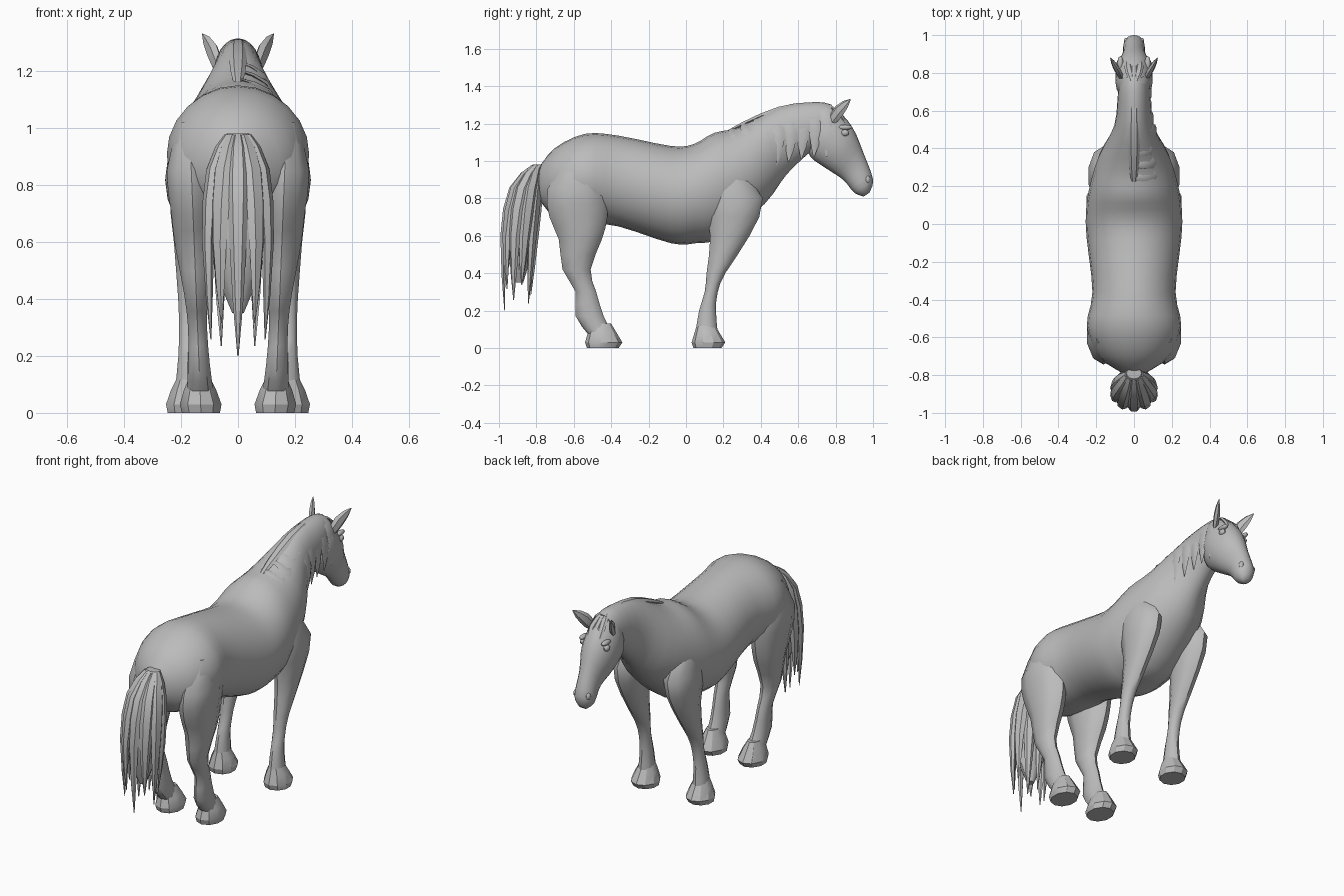
import bpy, bmesh, math
from mathutils import Vector

cube = bpy.data.objects.get("Cube")
if cube:
    bpy.data.objects.remove(cube, do_unlink=True)

coat = bpy.data.materials.new("coat_grey")
coat.use_nodes = True
grey = (.5, .5, .5, 1)
coat.diffuse_color = grey
coat.node_tree.nodes["Principled BSDF"].inputs["Base Color"].default_value = grey


def finish(name, bm, angle):
    bmesh.ops.recalc_face_normals(bm, faces=bm.faces)
    mesh = bpy.data.meshes.new(name)
    bm.to_mesh(mesh)
    bm.free()
    mesh.materials.append(coat)
    part = bpy.data.objects.new(name, mesh)
    bpy.context.collection.objects.link(part)
    bpy.ops.object.select_all(action="DESELECT")
    part.select_set(True)
    bpy.context.view_layer.objects.active = part
    bpy.ops.object.shade_smooth_by_angle(angle=math.radians(angle))


def flow(points, steps):
    """Smooth curve through the given points."""
    points = [Vector(p) for p in points]
    last = len(points) - 1
    result = []
    for i in range(last):
        before, start = points[max(i - 1, 0)], points[i]
        end, after = points[i + 1], points[min(i + 2, last)]
        for step in range(steps):
            t = step / steps
            leave, arrive = (end - before) / 2, (after - start) / 2
            ease = t * t * (3 - 2 * t)
            result.append(start.lerp(end, ease) + leave * t * (1 - t) ** 2
                          - arrive * t * t * (1 - t))
    return result + [points[last]]


def loft(name, rings, sides, angle, steps=1):
    """Skin ellipses given as (centre, half axis, half axis)."""
    bm = bmesh.new()
    loops = []
    for centre, u, v in zip(*[flow(column, steps) for column in zip(*rings)]):
        turns = [math.tau * i / sides for i in range(sides)]
        loops.append([bm.verts.new(centre + u * math.cos(a) + v * math.sin(a)) for a in turns])
    for lower, upper in zip(loops, loops[1:]):
        for i in range(sides):
            j = (i + 1) % sides
            bm.faces.new((lower[i], lower[j], upper[j], upper[i]))
    bm.faces.new(loops[0])
    bm.faces.new(loops[-1])
    finish(name, bm, angle)


def rib(top, low, half):
    """Upright body section between a top and a low point (y, z)."""
    top, low = Vector((0, *top)), Vector((0, *low))
    return (top + low) / 2, (top - low) / 2, Vector((half, 0, 0))


def level(z, back, front, half, x=0):
    """Horizontal section at height z."""
    return (Vector((x, (back + front) / 2, z)), Vector((0, (front - back) / 2, 0)),
            Vector((half, 0, 0)))


def lock(name, path, width, depth, across):
    """Pointed strand along a path, swelling and then tapering by a sine rule."""
    points = flow(path, 2)
    last = len(points) - 1
    rings = []
    for i, point in enumerate(points):
        run = (points[min(i + 1, last)] - points[max(i - 1, 0)]).normalized()
        side = Vector(across)
        side = (side - run * side.dot(run)).normalized()
        swell = math.sin(math.pi * (.15 + .83 * i / last))
        rings.append((point, side * width * swell, run.cross(side) * depth * swell))
    loft(name, rings, sides=6, angle=35)


def bump(name, centre, size):
    bm = bmesh.new()
    bmesh.ops.create_uvsphere(bm, u_segments=10, v_segments=6, radius=1)
    bmesh.ops.scale(bm, vec=size, verts=bm.verts)
    bmesh.ops.translate(bm, vec=centre, verts=bm.verts)
    finish(name, bm, angle=40)


# Trunk and neck
loft("trunk_and_neck", [
    rib(top=(-.79, .96), low=(-.79, .8), half=.06),
    rib(top=(-.7, 1.07), low=(-.7, .7), half=.19),
    rib(top=(-.54, 1.145), low=(-.54, .67), half=.25),
    rib(top=(-.36, 1.135), low=(-.36, .65), half=.22),
    rib(top=(-.08, 1.08), low=(-.08, .56), half=.25),
    rib(top=(.04, 1.09), low=(.05, .56), half=.255),
    rib(top=(.15, 1.15), low=(.2, .59), half=.24),
    rib(top=(.28, 1.18), low=(.42, .77), half=.19),
    rib(top=(.5, 1.29), low=(.54, .93), half=.105),
    rib(top=(.7, 1.315), low=(.68, 1.06), half=.085),
    rib(top=(.78, 1.3), low=(.76, 1.1), half=.07),
], sides=24, angle=60, steps=3)

# Head
loft("head", [
    rib(top=(.72, 1.3), low=(.66, 1.13), half=.06),
    rib(top=(.8, 1.28), low=(.66, 1.03), half=.095),
    rib(top=(.89, 1.18), low=(.75, .96), half=.095),
    rib(top=(.95, 1.04), low=(.84, .9), half=.06),
    rib(top=(1, .9), low=(.9, .83), half=.055),
    rib(top=(.98, .83), low=(.95, .81), half=.02),
], sides=20, angle=60, steps=3)

# Legs, hooves, ears and face details on both sides
for name, s in (("left", 1), ("right", -1)):
    def hind(z, back, front, half):
        return level(z, back, front, half, x=s * (.13 + .04 * z))

    def fore(z, back, front, half):
        return level(z, back, front, half, x=s * (.18 - .02 * z))

    loft(name + "_hind_leg", [
        hind(z=1.02, back=-.64, front=-.46, half=.04),
        hind(z=.85, back=-.74, front=-.42, half=.09),
        hind(z=.7, back=-.73, front=-.42, half=.08),
        hind(z=.58, back=-.68, front=-.45, half=.07),
        hind(z=.42, back=-.66, front=-.51, half=.045),
        hind(z=.3, back=-.59, front=-.48, half=.035),
        hind(z=.17, back=-.59, front=-.44, half=.04),
        hind(z=.07, back=-.52, front=-.39, half=.05),
    ], sides=10, angle=40, steps=2)
    loft(name + "_fore_leg", [
        fore(z=.98, back=.14, front=.27, half=.03),
        fore(z=.8, back=.1, front=.41, half=.08),
        fore(z=.6, back=.13, front=.34, half=.06),
        fore(z=.4, back=.11, front=.21, half=.04),
        fore(z=.3, back=.1, front=.17, half=.035),
        fore(z=.2, back=.07, front=.16, half=.035),
        fore(z=.08, back=.05, front=.17, half=.045),
    ], sides=10, angle=40, steps=2)
    for part, section, heel, toe in (("hind", hind, -.54, -.34), ("fore", fore, .03, .21)):
        loft(name + "_" + part + "_hoof",
             [section(z, heel + slope, toe - 2 * slope, half)
              for z, slope, half in ((.13, .03, .035), (.08, .015, .06), (.03, 0, .077), (0, .01, .07))],
             sides=10, angle=30)

    lock(name + "_ear", [(s * .065, .77, 1.2), (s * .09, .82, 1.27), (s * .125, .88, 1.33)],
         width=.034, depth=.018, across=(s, 1.6, -1))
    bump(name + "_brow", (s * .072, .85, 1.18), size=(.016, .04, .014))
    bump(name + "_eye", (s * .077, .85, 1.15), size=(.016, .022, .018))
    bump(name + "_nostril", (s * .04, .97, .9), size=(.014, .016, .022))

# Tail: a full core ringed by pointed hanging locks
loft("tail_core", [
    level(z=.98, back=-.82, front=-.76, half=.04),
    level(z=.86, back=-.93, front=-.77, half=.095),
    level(z=.6, back=-.98, front=-.8, half=.11),
    level(z=.35, back=-.91, front=-.87, half=.02),
], sides=12, angle=30, steps=2)
count = 10
for i in range(count):
    turn = math.tau * i / count
    x, y = math.sin(turn), -math.cos(turn)
    tip = .2 + .08 * (i % 2) + .06 * abs(x)
    lock("tail_lock_" + str(i + 1),
         [(.04 * x, -.8 + .02 * y, .97), (.09 * x, -.855 + .07 * y, .85),
          (.11 * x, -.89 + .085 * y, .6), (.1 * x, -.9 + .07 * y, tip)],
         width=.038, depth=.025, across=(-y, x, 0))

# Mane: a crest roll along the neck, with locks falling on the left side
lock("mane_crest", [(0, .22, 1.155), (0, .4, 1.24), (0, .6, 1.3), (0, .8, 1.27)],
     width=.032, depth=.016, across=(1, 0, 0))
count = 8
for i in range(count):
    t = i / (count - 1)
    y = .27 + .47 * t
    z = 1.17 + .135 * math.sin(t * math.pi / 2)
    reach = .16 - .075 * min(1, t * 1.5)
    lock("mane_lock_" + str(i + 1),
         [(.01, y - .02, z), (reach * .65, y, z - .04), (reach, y + .02, z - .14),
          (reach, y + .01, z - .28)],
         width=.045, depth=.012, across=(0, 1, 0))

# Forelock on the brow
for name, x in (("right", -.03), ("middle", 0), ("left", .03)):
    lock(name + "_forelock", [(x * .4, .76, 1.3), (x, .83, 1.24), (x, .89, 1.13)],
         width=.022, depth=.012, across=(1, 0, 0))
